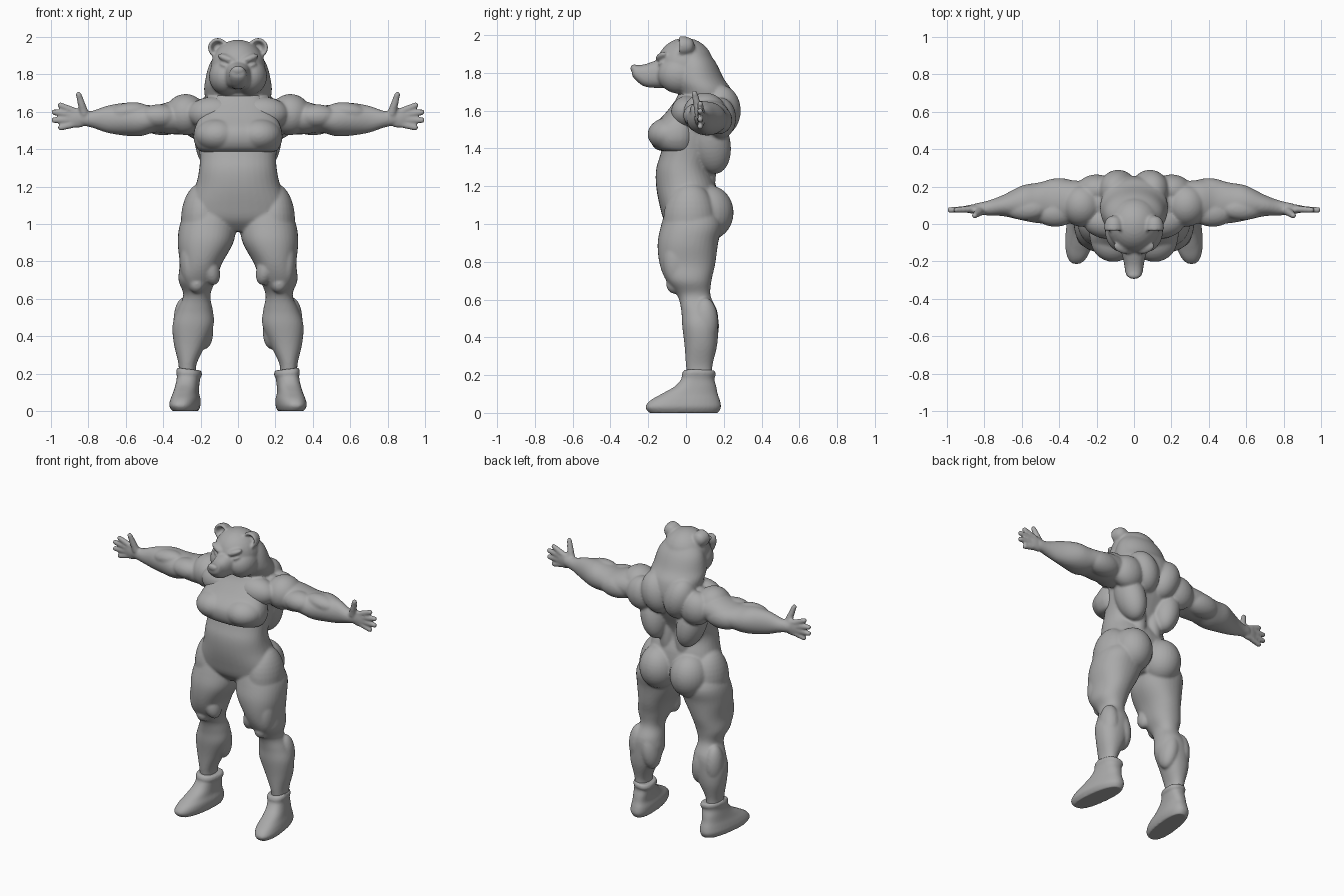
import bpy
import bmesh
from math import cos, sin, tau, copysign
from mathutils import Vector, Matrix, Euler

cube = bpy.data.objects.get("Cube")
if cube:
    bpy.data.objects.remove(cube, do_unlink=True)

clay = bpy.data.materials.new("grey clay")
clay.use_nodes = True
clay.diffuse_color = (.4, .4, .4, 1)
clay.node_tree.nodes["Principled BSDF"].inputs["Base Color"].default_value = clay.diffuse_color

ORDER = {"x": (1, 2, 0), "y": (0, 2, 1), "z": (0, 1, 2)}


def curve_through(rows, steps=5):
    """Smoothly interpolate between section rows."""
    rows = [Vector(r) for r in rows]
    result = []
    for i in range(len(rows) - 1):
        before, start = rows[max(i - 1, 0)], rows[i]
        end, after = rows[i + 1], rows[min(i + 2, len(rows) - 1)]
        for k in range(steps):
            t = k / steps
            slope_a, slope_b = (end - before) / 2, (after - start) / 2
            bend = (end - start) * 3 - slope_a * 2 - slope_b
            twist = (start - end) * 2 + slope_a + slope_b
            result.append(start + slope_a * t + bend * t * t + twist * t ** 3)
    return result + [rows[-1]]


def loft(bm, axis, rows, power=2.0, sides=36):
    """Skin rounded sections: position, then low and high extents of both cross axes."""
    rings = []
    for t, a0, a1, b0, b1 in curve_through(rows):
        ring = []
        for i in range(sides):
            c, s = cos(tau * i / sides), sin(tau * i / sides)
            a = (a0 + a1) / 2 + (a1 - a0) / 2 * copysign(abs(c) ** (2 / power), c)
            b = (b0 + b1) / 2 + (b1 - b0) / 2 * copysign(abs(s) ** (2 / power), s)
            co = [0, 0, 0]
            for slot, value in zip(ORDER[axis], (a, b, t)):
                co[slot] = value
            ring.append(bm.verts.new(co))
        rings.append(ring)
    for low, high in zip(rings, rings[1:]):
        for i in range(sides):
            j = (i + 1) % sides
            bm.faces.new((low[i], low[j], high[j], high[i]))
    bm.faces.new(rings[0][::-1])
    bm.faces.new(rings[-1])


def centred(rows):
    """Expand half-width rows to sections symmetric about the middle."""
    return [(t, -w, w, low, high) for t, w, low, high in rows]


def muscle(bm, centre, radii, turn=(0, 0, 0)):
    matrix = Matrix.LocRotScale(Vector(centre), Euler(turn), Vector(radii))
    bmesh.ops.create_uvsphere(bm, u_segments=28, v_segments=18, radius=1, matrix=matrix)


def finger(bm, start, end, r_start, r_end):
    start, end = Vector(start), Vector(end)
    way = end - start
    matrix = Matrix.Translation((start + end) / 2) @ way.to_track_quat("Z", "Y").to_matrix().to_4x4()
    bmesh.ops.create_cone(bm, cap_ends=True, segments=16, radius1=r_start, radius2=r_end,
                          depth=way.length, matrix=matrix)
    muscle(bm, end, (r_end,) * 3)


def finish(bm, name, voxel, passes):
    """Mirror the half, fuse the volumes and soften the joins."""
    bmesh.ops.recalc_face_normals(bm, faces=bm.faces)
    mesh = bpy.data.meshes.new(name)
    bm.to_mesh(mesh)
    bm.free()
    mesh.materials.append(clay)
    obj = bpy.data.objects.new(name, mesh)
    bpy.context.collection.objects.link(obj)
    mirror = obj.modifiers.new("mirror", "MIRROR")
    mirror.use_mirror_merge = False
    remesh = obj.modifiers.new("fuse", "REMESH")
    remesh.mode = "VOXEL"
    remesh.voxel_size = voxel
    remesh.use_smooth_shade = True
    soften = obj.modifiers.new("soften", "SMOOTH")
    soften.factor = .5
    soften.iterations = passes
    bpy.ops.object.select_all(action="DESELECT")
    obj.select_set(True)
    bpy.context.view_layer.objects.active = obj
    for modifier in list(obj.modifiers):
        bpy.ops.object.modifier_apply(modifier=modifier.name)
    bpy.ops.object.shade_smooth()


# Torso and mane
body = bmesh.new()
loft(body, "z", centred([
    (.96, .2, -.06, .1), (1.02, .27, -.115, .14), (1.1, .27, -.14, .17), (1.2, .228, -.158, .16),
    (1.29, .208, -.158, .13), (1.37, .205, -.135, .15), (1.5, .22, -.1, .21),
    (1.6, .22, -.07, .22), (1.69, .15, -.03, .2)]), 2.3)
loft(body, "z", centred([
    (1.5, .08, .05, .2), (1.6, .15, 0, .255), (1.7, .18, -.05, .245), (1.77, .175, -.08, .2),
    (1.86, .15, -.06, .155), (1.94, .09, -.05, .09)]))

# Back, chest and hip muscles
muscle(body, (.085, .18, 1.6), (.1, .11, .14), (0, .3, 0))
muscle(body, (.2, .18, 1.56), (.11, .085, .11))
muscle(body, (.14, .13, 1.43), (.09, .105, .17), (.2, .2, 0))
muscle(body, (.06, .1, 1.29), (.055, .06, .18))
muscle(body, (.13, .01, 1.59), (.14, .09, .09))
muscle(body, (.115, .12, 1.06), (.125, .132, .145))
muscle(body, (.19, .02, 1.02), (.115, .14, .2))

# Legs
loft(body, "z", [
    (.18, .22, .32, .01, .14), (.25, .222, .318, 0, .14), (.36, .17, .343, -.008, .165),
    (.46, .13, .35, -.02, .17), (.54, .135, .325, -.025, .165), (.62, .148, .292, -.045, .13),
    (.7, .118, .318, -.105, .135), (.79, .085, .312, -.14, .155), (.9, .025, .322, -.15, .17),
    (1, .01, .31, -.13, .19), (1.1, .02, .26, -.1, .15)], 2.2)
muscle(body, (.15, -.06, .76), (.05, .06, .09), (0, .3, 0))
muscle(body, (.26, -.05, .8), (.05, .07, .13))
muscle(body, (.22, -.055, .68), (.045, .05, .05))
muscle(body, (.195, .1, .46), (.06, .075, .13), (0, .15, 0))
muscle(body, (.285, .1, .48), (.06, .07, .13))

# Arms
loft(body, "x", [
    (.15, 0, .22, 1.48, 1.67), (.28, .01, .23, 1.48, 1.66), (.36, 0, .235, 1.48, 1.655),
    (.44, 0, .235, 1.49, 1.635), (.52, .005, .22, 1.47, 1.64), (.6, .02, .205, 1.472, 1.648),
    (.7, .042, .155, 1.488, 1.632), (.78, .045, .125, 1.515, 1.605), (.85, .055, .11, 1.53, 1.6)])
muscle(body, (.28, .1, 1.585), (.11, .115, .11), (0, .25, 0))
muscle(body, (.42, .06, 1.575), (.11, .075, .065))
muscle(body, (.4, .17, 1.55), (.13, .075, .075))
muscle(body, (.58, .08, 1.6), (.11, .06, .05), (0, .1, 0))

# Hands
muscle(body, (.86, .08, 1.565), (.06, .024, .052))
for tip_x, tip_z in ((.95, 1.635), (.983, 1.598), (.983, 1.555), (.948, 1.515)):
    finger(body, (.87, .08, 1.567 + (tip_z - 1.573) * .55), (tip_x, .075, tip_z), .019, .016)
finger(body, (.82, .07, 1.585), (.852, .045, 1.692), .025, .016)

# Head, muzzle and brow
muscle(body, (0, -.005, 1.84), (.145, .15, .145))
muscle(body, (.065, -.035, 1.79), (.09, .115, .1))
loft(body, "y", centred([
    (-.285, .03, 1.785, 1.828), (-.265, .045, 1.76, 1.84), (-.22, .052, 1.728, 1.845),
    (-.15, .068, 1.72, 1.868), (-.05, .1, 1.72, 1.89)]), 2.4)
muscle(body, (0, -.275, 1.824), (.036, .02, .022))
muscle(body, (.06, -.128, 1.885), (.055, .03, .02), (0, -.35, .35))
muscle(body, (.07, -.125, 1.848), (.03, .022, .012), (0, -.3, .4))

# Cupped ears
EAR_X, EAR_Z = .108, 1.942
loft(body, "y", [(y, EAR_X - r, EAR_X + r, EAR_Z - r, EAR_Z + r) for y, r in (
    (.045, .012), (.03, .038), (0, .05), (-.03, .052), (-.04, .045), (-.03, .035), (0, .02))])
finish(body, "body", .008, 5)

# Fitted sports top
top = bmesh.new()
loft(top, "z", centred([
    (1.385, .19, -.12, .06), (1.4, .215, -.165, .07), (1.45, .237, -.19, .08),
    (1.51, .232, -.18, .08), (1.58, .2, -.115, .08), (1.65, .155, -.06, .08),
    (1.69, .12, -.04, .08)]), 2.4)
muscle(top, (.11, -.085, 1.475), (.122, .118, .09))
finish(top, "sports_top", .008, 5)

# Ankle boots, toes turned slightly out
boots = bmesh.new()
loft(boots, "z", [
    (0, .215, .345, -.195, .17), (.03, .205, .36, -.215, .185), (.065, .205, .355, -.19, .18),
    (.1, .215, .345, -.13, .168), (.14, .215, .338, -.06, .16), (.18, .21, .333, -.025, .15),
    (.205, .202, .337, -.022, .158), (.225, .208, .33, -.012, .152)], 2.4)
for vert in boots.verts:
    vert.co.x -= vert.co.y * .12
    if vert.co.z > .19:
        vert.co.z += (vert.co.x - .27) * .12
finish(boots, "ankle_boots", .007, 3)
